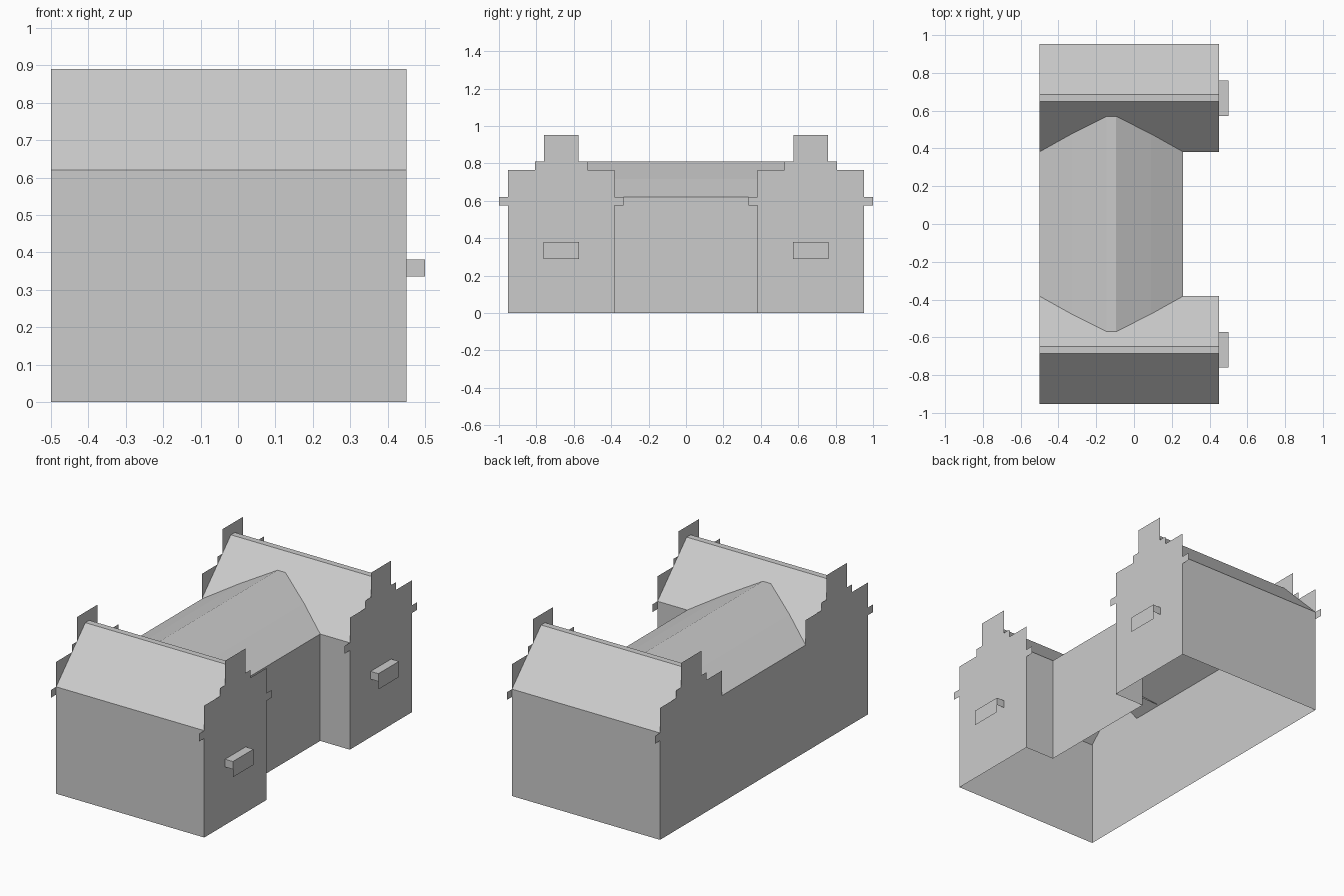
import bpy
import bmesh
from mathutils import Vector

cube = bpy.data.objects.get("Cube")
if cube:
    bpy.data.objects.remove(cube, do_unlink=True)

# One plain colour for the whole building
grey = bpy.data.materials.new("light_grey")
grey.use_nodes = True
colour = (0.6, 0.6, 0.6, 1)
grey.diffuse_color = colour
grey.node_tree.nodes["Principled BSDF"].inputs["Base Color"].default_value = colour

# Main dimensions
LEFT, RIGHT, MID = -0.5, 0.45, 0.26      # x of long wall, gables, recessed wall
WING, HALF = 0.667, 0.285                # wing centre and half depth in y
EAVE, RIDGE = 0.62, 0.89
INNER, OUTER = WING - HALF, WING + HALF


def finish(name, bm):
    mesh = bpy.data.meshes.new(name)
    bm.to_mesh(mesh)
    bm.free()
    mesh.materials.append(grey)
    obj = bpy.data.objects.new(name, mesh)
    bpy.context.collection.objects.link(obj)
    return obj


def panel(name, points, outward):
    """Flat sheet with the given outline."""
    bm = bmesh.new()
    face = bm.faces.new([bm.verts.new(p) for p in points])
    face.normal_update()
    if face.normal.dot(Vector(outward)) < 0:
        face.normal_flip()
    return finish(name, bm)


def ribbon(name, path, sweep, inside):
    """Sheet made by sweeping a path, facing away from an inside point."""
    bm = bmesh.new()
    sweep, inside = Vector(sweep), Vector(inside)
    rows = [(bm.verts.new(p), bm.verts.new(Vector(p) + sweep)) for p in path]
    for (a, b), (c, d) in zip(rows, rows[1:]):
        face = bm.faces.new((a, c, d, b))
        face.normal_update()
        if face.normal.dot(face.calc_center_median() - inside) < 0:
            face.normal_flip()
    return finish(name, bm)


# Half outline of a stepped gable: offset from the wing centre, height
steps = [(HALF, 0), (HALF, 0.575), (0.333, 0.575), (0.333, EAVE),
         (HALF, EAVE), (HALF, 0.765), (0.14, 0.765), (0.14, 0.81),
         (0.093, 0.81), (0.093, 0.952)]
inner_steps = [(-d, z) for d, z in reversed(steps)]

# Long left wall: both stepped gables joined by a low middle stretch
wing_outline = steps + [p for p in inner_steps if p[1] >= EAVE and p[0] > -0.3]
half = [(WING + d, z) for d, z in wing_outline]
outline = half + [(-y, z) for y, z in reversed(half)]
panel("left_wall", [(LEFT, y, z) for y, z in outline], (-1, 0, 0))

# Recessed wall of the middle range
ribbon("middle_wall", [(MID, -INNER, 0), (MID, INNER, 0)], (0, 0, EAVE), (0, 0, 0.3))

for side, label in ((-1, "front"), (1, "back")):
    c = side * WING
    inside = (0, c, 0.3)
    # Stepped gable on the right
    panel(label + "_gable",
          [(RIGHT, c + d, z) for d, z in steps + inner_steps], (1, 0, 0))
    # End wall and short return wall
    for part, x, y in (("end_wall", LEFT, OUTER), ("return_wall", MID, INNER)):
        ribbon(f"{label}_{part}", [(x, side * y, 0), (RIGHT, side * y, 0)],
               (0, 0, EAVE), inside)
    # Wing roof with a narrow flat ridge
    ribbon(label + "_roof",
           [(LEFT, c + d, z) for d, z in
            ((-HALF, EAVE), (-0.018, RIDGE), (0.018, RIDGE), (HALF, EAVE))],
           (RIGHT - LEFT, 0, 0), inside)
    # Small canopy: top, short cheeks and a deeper front board, open below
    y0, y1, x1, top = c - 0.094, c + 0.094, 0.5, 0.381
    centre = (0.475, c, 0.34)
    ribbon(label + "_canopy_top", [(RIGHT, y0, top), (RIGHT, y1, top)],
           (x1 - RIGHT, 0, 0), centre)
    ribbon(label + "_canopy_board", [(x1, y0, top), (x1, y1, top)],
           (0, 0, -0.091), centre)
    for n, y in enumerate((y0, y1)):
        ribbon(f"{label}_canopy_cheek_{n}", [(RIGHT, y, top), (x1, y, top)],
               (0, 0, -0.045), centre)

# Gently bowed roof over the middle, running into both wing roofs
bow = [(0.38, EAVE), (0.21, 0.716), (0.025, 0.81)]
arch = [(-d, z) for d, z in bow] + [(d, z) for d, z in reversed(bow)]
ribbon("middle_roof", [(-0.12 + d, -0.573, z) for d, z in arch],
       (0, 1.146, 0), (-0.12, 0, 0.3))
